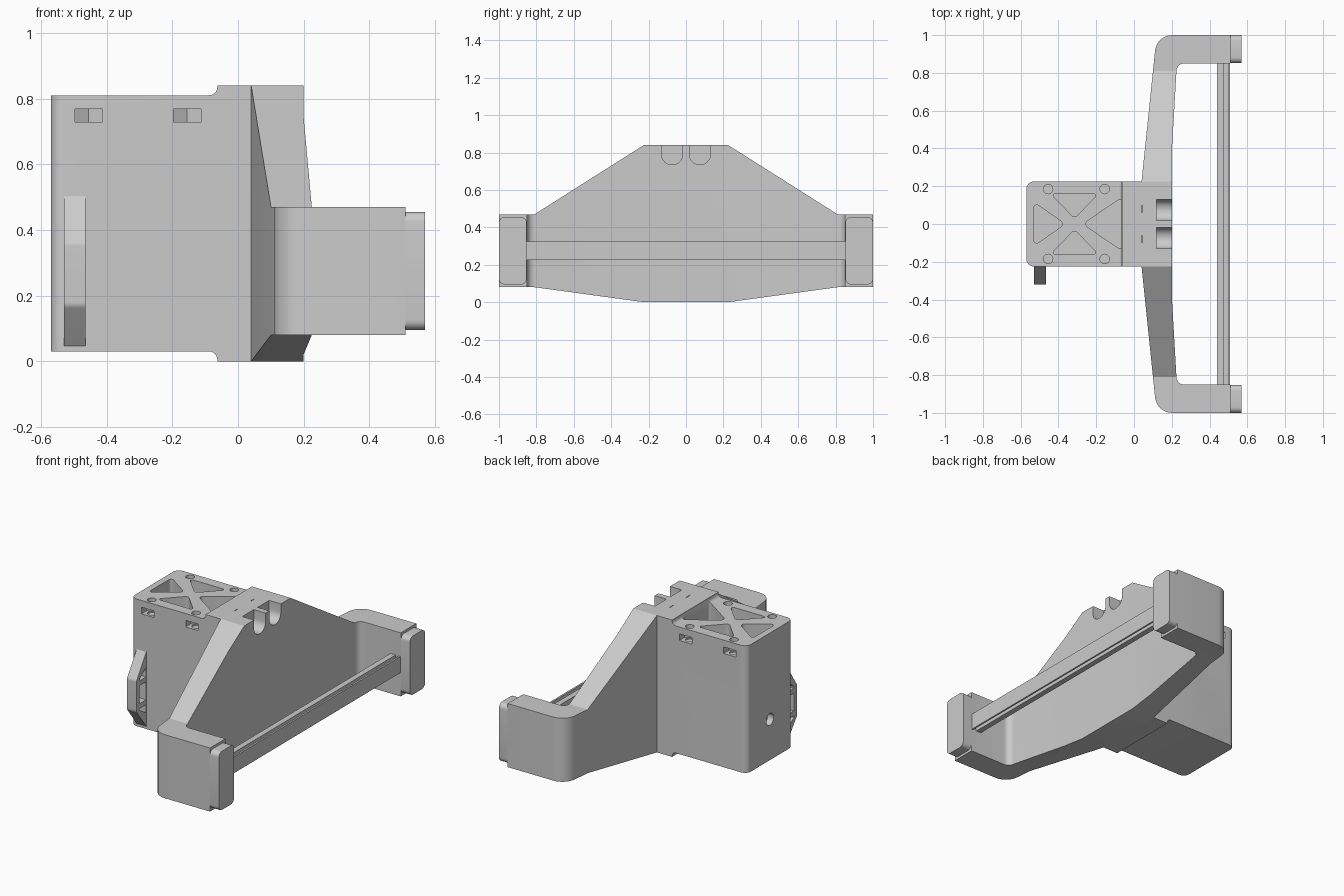
import bpy, bmesh, math
from mathutils import Vector

cube = bpy.data.objects.get("Cube")
if cube:
    bpy.data.objects.remove(cube, do_unlink=True)

GREY = (0.6, 0.6, 0.6, 1)
grey = bpy.data.materials.new("plain grey plastic")
grey.use_nodes = True
grey.diffuse_color = GREY
grey.node_tree.nodes["Principled BSDF"].inputs["Base Color"].default_value = GREY


def fillet(points, steps=6):
    """Round each corner (a, b, radius) of an outline; the radius is optional."""
    out = []
    for i, p in enumerate(points):
        here = Vector(p[:2])
        if len(p) < 3:
            out.append(here)
            continue
        u = (Vector(points[i - 1][:2]) - here).normalized()
        v = (Vector(points[(i + 1) % len(points)][:2]) - here).normalized()
        half = u.angle(v) / 2
        centre = here + (u + v).normalized() * p[2] / math.sin(half)
        reach = p[2] / math.tan(half)
        start, end = here + u * reach - centre, here + v * reach - centre
        a0 = math.atan2(start.y, start.x)
        turn = math.atan2(start.x * end.y - start.y * end.x, start.dot(end))
        for k in range(steps + 1):
            a = a0 + turn * k / steps
            out.append(centre + p[2] * Vector((math.cos(a), math.sin(a))))
    return out


def prism(name, points, axis, lo, hi):
    """Extrude an outline along one axis."""
    place = {"x": lambda p, h: (h, p[0], p[1]),
             "y": lambda p, h: (p[0], h, p[1]),
             "z": lambda p, h: (p[0], p[1], h)}[axis]
    outline = fillet(points)
    bm = bmesh.new()
    rings = [[bm.verts.new(place(p, h)) for p in outline] for h in (lo, hi)]
    bm.faces.new(rings[0])
    bm.faces.new(rings[1])
    n = len(outline)
    for i in range(n):
        j = (i + 1) % n
        bm.faces.new((rings[0][i], rings[0][j], rings[1][j], rings[1][i]))
    bmesh.ops.recalc_face_normals(bm, faces=bm.faces)
    mesh = bpy.data.meshes.new(name)
    bm.to_mesh(mesh)
    bm.free()
    mesh.materials.append(grey)
    obj = bpy.data.objects.new(name, mesh)
    bpy.context.collection.objects.link(obj)
    return obj


def rect(a0, a1, b0, b1, *r):
    return [(a0, b0, *r), (a1, b0, *r), (a1, b1, *r), (a0, b1, *r)]


def circle(a, b, r, n=24):
    return [(a + r * math.cos(math.tau * k / n), b + r * math.sin(math.tau * k / n)) for k in range(n)]


def combine(obj, other, operation="DIFFERENCE"):
    """Apply a boolean and discard the helper."""
    mod = obj.modifiers.new("cut", "BOOLEAN")
    mod.operation, mod.solver, mod.object = operation, "EXACT", other
    bpy.context.view_layer.update()
    graph = bpy.context.evaluated_depsgraph_get()
    mesh = bpy.data.meshes.new_from_object(obj.evaluated_get(graph))
    obj.modifiers.clear()
    obj.data = mesh
    bpy.data.objects.remove(other, do_unlink=True)


def cut(obj, points, axis, lo, hi):
    combine(obj, prism("cutter", points, axis, lo, hi))


def mirrored(half):
    """Complete an outline that is symmetric about its second coordinate."""
    return half + [(p[0], -p[1], *p[2:]) for p in reversed(half)]


parts = []
W = 0.225

# Housing with mounting flange
housing = prism("housing", [(-0.57, 0.03), (-0.063, 0.03, 0.025), (-0.063, 0), (0.04, 0),
                            (0.04, 0.84), (-0.063, 0.84), (-0.063, 0.81, 0.025), (-0.57, 0.81)],
                "y", -W, W)
combine(housing, prism("rounding", [(-0.57, -W, 0.04), (0.1, -W), (0.1, W), (-0.57, W, 0.04)],
                       "z", -0.1, 1), "INTERSECT")
parts.append(housing)

# Hollow interior and triangular openings of the truss lid
cut(housing, rect(-0.53, -0.065, -0.185, 0.185, 0.02), "z", 0.07, 0.70)
cut(housing, [(-0.53, 0.115, 0.015), (-0.365, 0, 0.02), (-0.53, -0.115, 0.015)], "z", 0.65, 0.9)
cut(housing, [(-0.065, 0.14, 0.01), (-0.27, 0, 0.02), (-0.065, -0.14, 0.01)], "z", 0.65, 0.9)
for s in (-1, 1):
    cut(housing, [(-0.44, s * 0.16, 0.01), (-0.19, s * 0.16, 0.01), (-0.315, s * 0.03, 0.02)], "z", 0.65, 0.9)

# Screw holes and nut slots
for x in (-0.455, -0.155):
    for s in (-1, 1):
        cut(housing, circle(x, s * 0.185, 0.025), "z", 0.72, 0.9)
        cut(housing, [(x - 0.042, s * 0.3), (x + 0.042, s * 0.3), (x + 0.042, s * 0.175),
                      (x, s * 0.15), (x - 0.042, s * 0.175)], "z", 0.728, 0.768)

# Cable hole in the outer end wall
cut(housing, circle(0, 0.28, 0.036), "x", -0.7, -0.5)

# Wide bracket: plan outline intersected with the tapered side outline
plan = mirrored([(0.04, W), (0.12, 1.0, 0.09), (0.51, 1.0), (0.51, 0.85), (0.227, 0.85, 0.04), (0.2, 0.38)])
bracket = prism("bracket", plan, "z", -0.1, 1)
side = [(-W, 0), (W, 0), (0.81, 0.08), (1.1, 0.08), (1.1, 0.47), (0.81, 0.47),
        (W, 0.84), (-W, 0.84), (-0.81, 0.47), (-1.1, 0.47), (-1.1, 0.08), (-0.81, 0.08)]
combine(bracket, prism("taper", side, "x", -0.1, 0.7), "INTERSECT")
parts.append(bracket)

# Round-bottomed notches and thin slits in the bracket top
for s in (-1, 1):
    cut(bracket, [(s * 0.018, 0.9), (s * 0.018, 0.735, 0.054),
                  (s * 0.13, 0.735, 0.054), (s * 0.13, 0.9)], "x", 0.12, 0.3)
    cut(bracket, rect(0.036, 0.044, s * 0.08 - 0.018, s * 0.08 + 0.018), "z", 0.82, 0.9)

# Rounded end pads
for s, label in ((-1, "front"), (1, "back")):
    parts.append(prism(label + "_end_pad",
                       rect(s * 0.926 - 0.074, s * 0.926 + 0.074, 0.095, 0.455, 0.03), "x", 0.505, 0.57))

# Grooved cross bar
parts.append(prism("cross_bar", [
    (0.44, 0.225), (0.475, 0.225), (0.475, 0.245), (0.497, 0.245), (0.497, 0.225), (0.508, 0.225),
    (0.508, 0.325), (0.497, 0.325), (0.497, 0.305), (0.475, 0.305), (0.475, 0.325), (0.44, 0.325)],
    "y", -0.86, 0.86))

# Cable clip with ribbed openings
clip = prism("cable_clip", [(-0.22, 0.04), (-0.32, 0.17, 0.03), (-0.32, 0.36, 0.03), (-0.22, 0.51)],
             "x", -0.53, -0.465)
for z0, z1, drop, rise in ((0.13, 0.18, 0.04, 0.0), (0.21, 0.32, 0.0, 0.0), (0.35, 0.41, 0.0, -0.05)):
    cut(clip, [(-0.226, z0), (-0.29, z0 + drop), (-0.29, z1 + rise), (-0.226, z1)], "x", -0.6, -0.4)
parts.append(clip)

# Smooth the rounded corners and keep hard edges
for obj in parts:
    bpy.ops.object.select_all(action="DESELECT")
    obj.select_set(True)
    bpy.context.view_layer.objects.active = obj
    bpy.ops.object.shade_smooth_by_angle(angle=math.radians(30))
